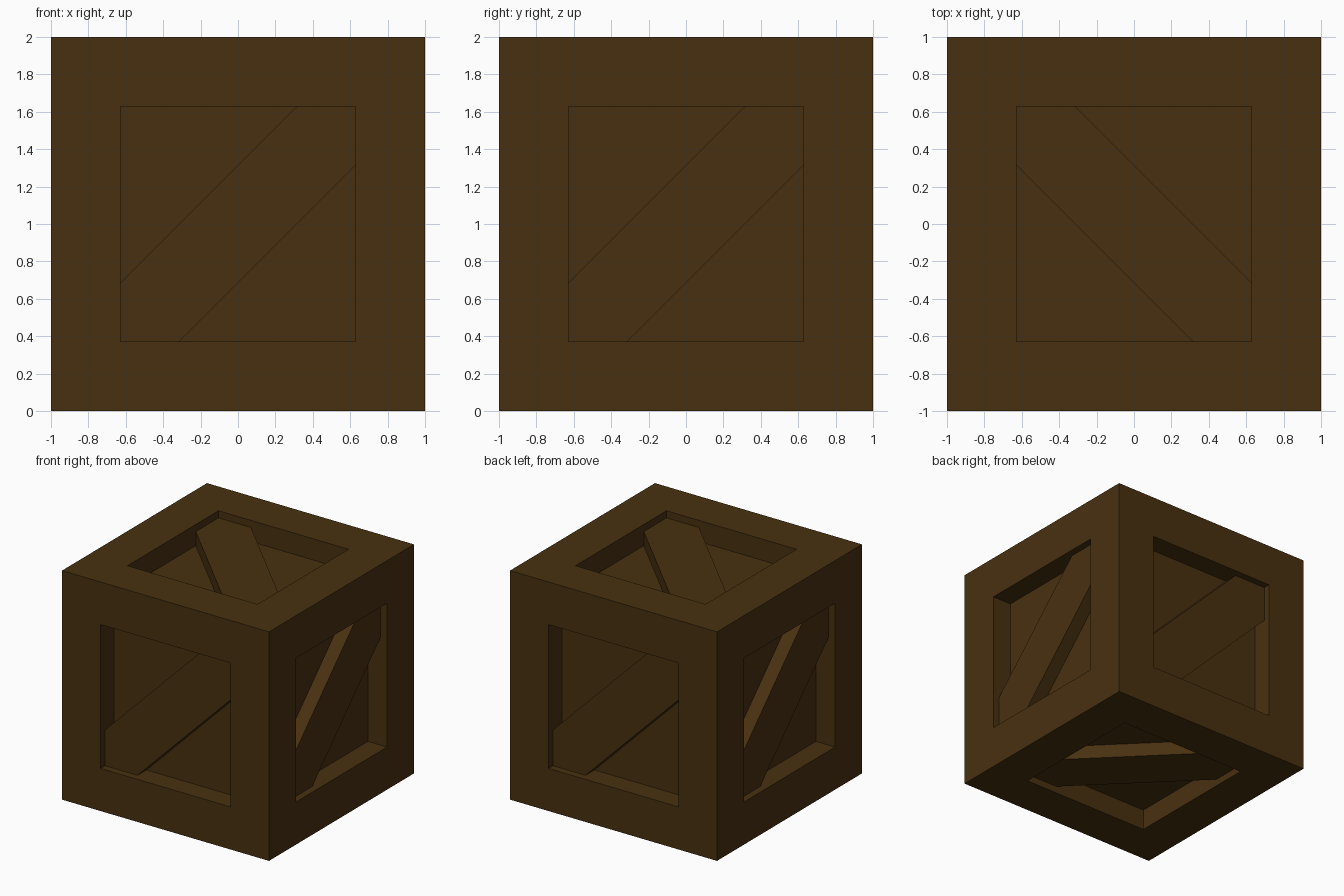
import bpy
import bmesh
from mathutils import Matrix, Vector

OPEN = 0.628      # half width of each recessed window
PANEL = 0.815     # distance of the recessed panels from the centre
BRACE = 0.938     # distance of the brace fronts from the centre
CENTRE = Vector((0, 0, 1))

cube = bpy.data.objects.get("Cube")
if cube:
    bpy.data.objects.remove(cube, do_unlink=True)

wood = bpy.data.materials.new("dark_brown_wood")
wood.use_nodes = True
colour = (0.065, 0.03, 0.0052, 1)
wood.diffuse_color = colour
wood.node_tree.nodes["Principled BSDF"].inputs["Base Color"].default_value = colour


def add_object(name, bm):
    bmesh.ops.recalc_face_normals(bm, faces=bm.faces)
    mesh = bpy.data.meshes.new(name)
    bm.to_mesh(mesh)
    bm.free()
    mesh.materials.append(wood)
    obj = bpy.data.objects.new(name, mesh)
    bpy.context.collection.objects.link(obj)
    return obj


# Crate body: a cube with a sunken square panel in every side
bm = bmesh.new()
bmesh.ops.create_cube(bm, size=2, matrix=Matrix.Translation(CENTRE))
sides = bm.faces[:]
bmesh.ops.inset_individual(bm, faces=sides, thickness=1 - OPEN, use_even_offset=True)
bmesh.ops.inset_individual(bm, faces=sides, thickness=0, depth=PANEL - 1)
add_object("crate_body", bm)


# Diagonal brace: a plank from corner to corner, trimmed to the window
def add_brace(name, across, up):
    u, v = Vector(across), Vector(up)
    out = u.cross(v)
    h = OPEN / 2
    outline = [(-OPEN, -OPEN), (-h, -OPEN), (OPEN, h),
               (OPEN, OPEN), (h, OPEN), (-OPEN, -h)]
    bm = bmesh.new()
    verts = [bm.verts.new(CENTRE + u * a + v * b + out * PANEL) for a, b in outline]
    face = bm.faces.new(verts)
    grown = bmesh.ops.extrude_face_region(bm, geom=[face], use_keep_orig=True)["geom"]
    moved = [g for g in grown if isinstance(g, bmesh.types.BMVert)]
    bmesh.ops.translate(bm, verts=moved, vec=out * (BRACE - PANEL))
    add_object(name, bm)


add_brace("front_brace", (1, 0, 0), (0, 0, 1))
add_brace("back_brace", (-1, 0, 0), (0, 0, 1))
add_brace("left_brace", (0, 1, 0), (0, 0, 1))
add_brace("right_brace", (0, -1, 0), (0, 0, 1))
add_brace("top_brace", (0, 1, 0), (-1, 0, 0))
add_brace("bottom_brace", (1, 0, 0), (0, -1, 0))
